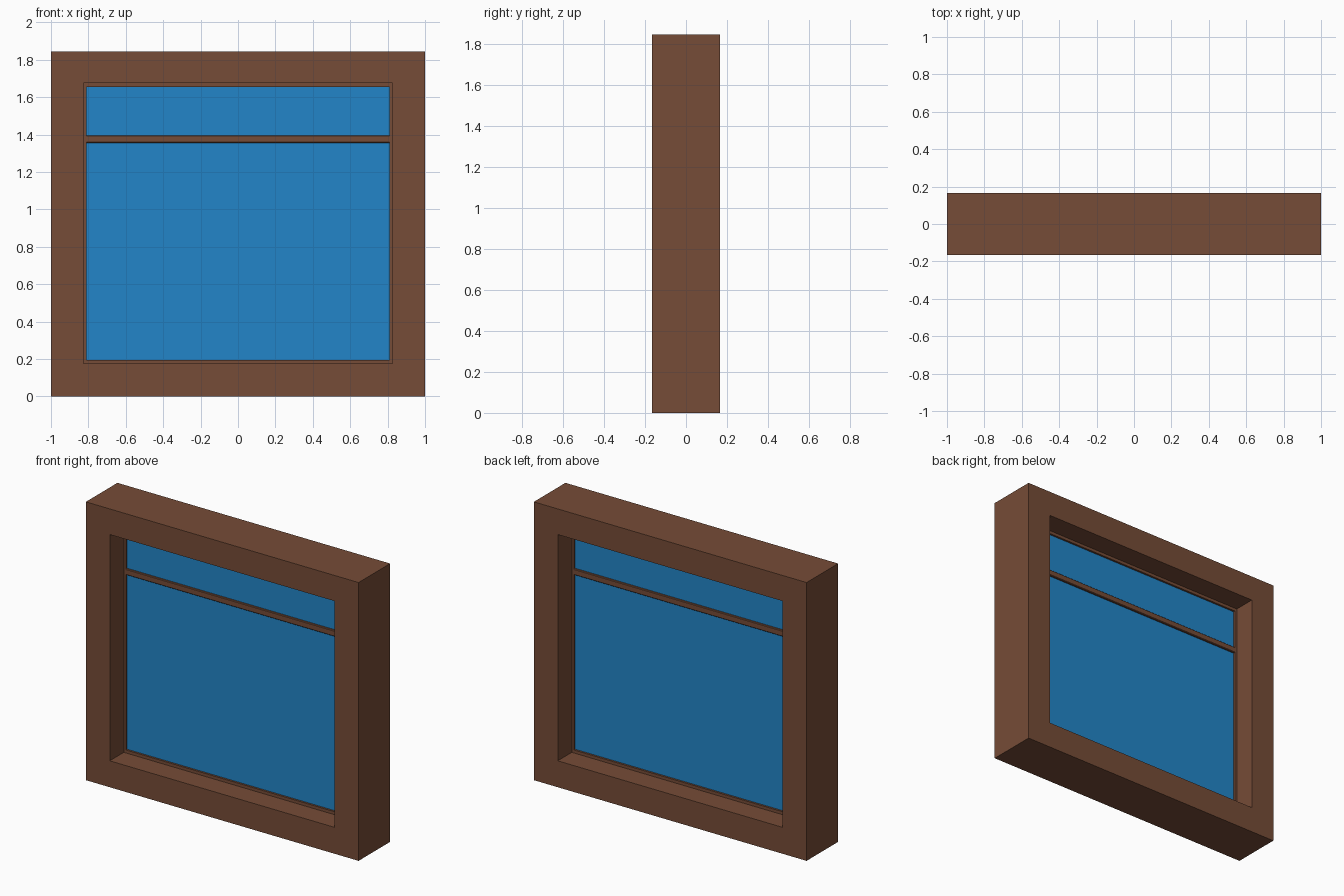
import bpy, bmesh

if "Cube" in bpy.data.objects:
    bpy.data.objects.remove(bpy.data.objects["Cube"])


def material(name, rgb):
    m = bpy.data.materials.new(name)
    m.diffuse_color = (*rgb, 1)
    m.use_nodes = True
    m.node_tree.nodes["Principled BSDF"].inputs["Base Color"].default_value = m.diffuse_color
    return m


wood = material("brown wood", (0.18, 0.072, 0.038))
blue = material("blue glass", (0.016, 0.235, 0.58))


def add_object(name, bm, mat):
    bmesh.ops.recalc_face_normals(bm, faces=bm.faces)
    mesh = bpy.data.meshes.new(name)
    bm.to_mesh(mesh)
    bm.free()
    mesh.materials.append(mat)
    obj = bpy.data.objects.new(name, mesh)
    bpy.context.collection.objects.link(obj)
    return obj


def ring(name, outer, inner, half_depth, mat):
    """Rectangular frame; outer and inner are (half width, bottom, top)."""
    bm = bmesh.new()
    loops = []
    for half, low, high in (outer, inner):
        for y in (-half_depth, half_depth):
            loops.append([bm.verts.new((x, y, z)) for x, z in
                          ((-half, low), (half, low), (half, high), (-half, high))])
    of, ob, inf, inb = loops
    for a, b in ((of, inf), (inf, inb), (inb, ob), (ob, of)):
        for i in range(4):
            j = (i + 1) % 4
            bm.faces.new((a[i], a[j], b[j], b[i]))
    return add_object(name, bm, mat)


def bar(name, half, profile, mat):
    """Extrude a (y, z) profile along x."""
    bm = bmesh.new()
    left, right = [[bm.verts.new((x, y, z)) for y, z in profile] for x in (-half, half)]
    bm.faces.new(left)
    bm.faces.new(right)
    for i in range(len(profile)):
        j = (i + 1) % len(profile)
        bm.faces.new((left[i], left[j], right[j], right[i]))
    return add_object(name, bm, mat)


def box_profile(half_depth, low, high):
    return [(-half_depth, low), (half_depth, low), (half_depth, high), (-half_depth, high)]


OPENING = (0.825, 0.175, 1.675)
SIGHT = (0.81, 0.195, 1.655)

# Deep outer frame and the slim bead that holds the panes
ring("outer_frame", (1.0, 0.0, 1.845), OPENING, 0.165, wood)
ring("glazing_bead", OPENING, SIGHT, 0.018, wood)

# Cross bar with slightly chamfered edges
d, c, low, high = 0.018, 0.004, 1.355, 1.395
bar("cross_bar", SIGHT[0],
    [(-d, low + c), (-d + c, low), (d - c, low), (d, low + c),
     (d, high - c), (d - c, high), (-d + c, high), (-d, high - c)], wood)

# Lower and upper panes
bar("lower_pane", SIGHT[0], box_profile(0.005, SIGHT[1], low), blue)
bar("upper_pane", SIGHT[0], box_profile(0.005, high, SIGHT[2]), blue)
